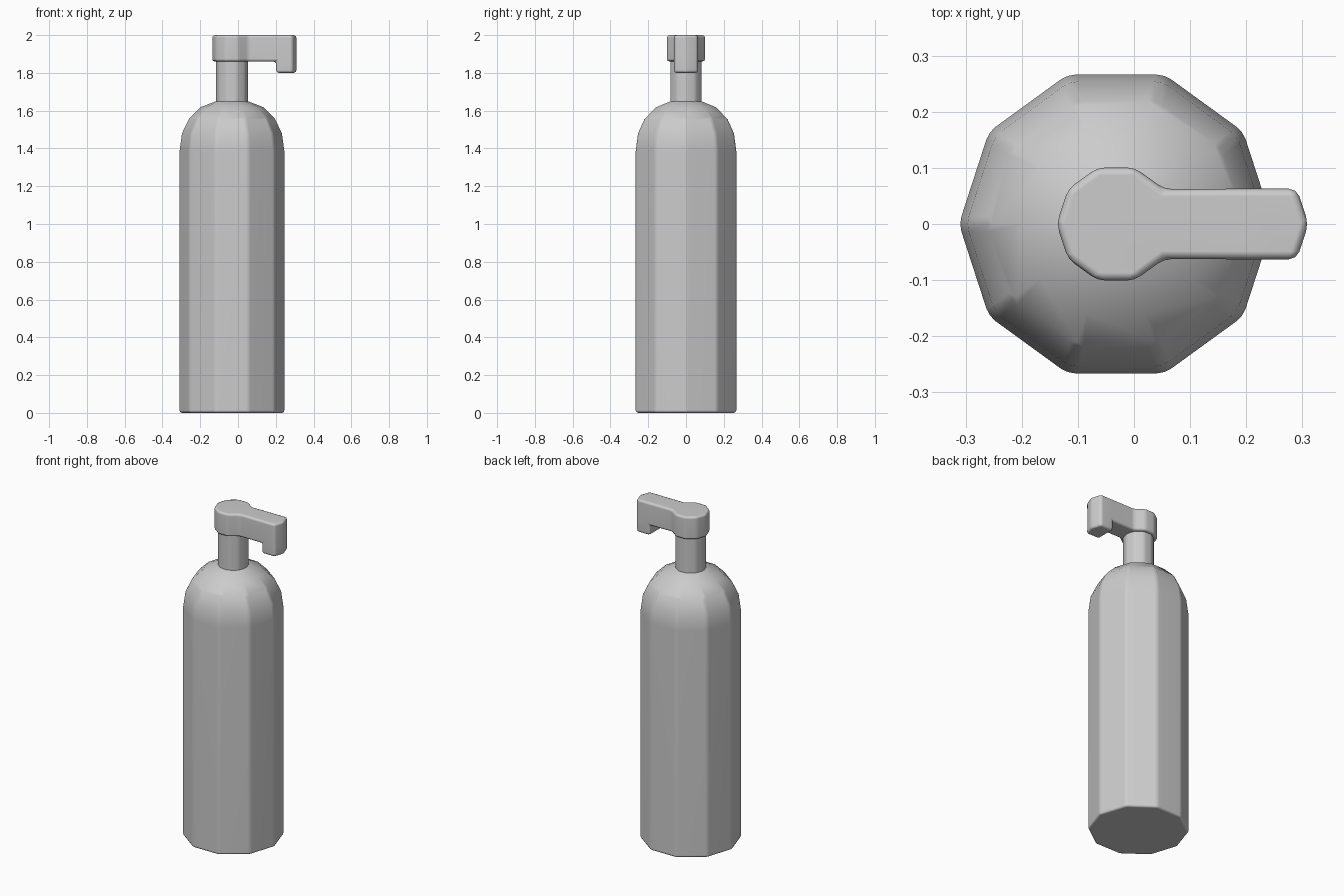
import bpy, bmesh, math

if "Cube" in bpy.data.objects:
    bpy.data.objects.remove(bpy.data.objects["Cube"])

CX = -0.032   # axis of the bottle
SIDES = 10


def ring(r, z, first=0, last=SIDES):
    return [(CX + r * math.cos(math.tau * i / SIDES),
             r * math.sin(math.tau * i / SIDES), z) for i in range(first, last)]


def finish(name, bm, width):
    bmesh.ops.recalc_face_normals(bm, faces=bm.faces)
    me = bpy.data.meshes.new(name)
    bm.to_mesh(me)
    bm.free()
    me.shade_smooth()
    ob = bpy.data.objects.new(name, me)
    bpy.context.collection.objects.link(ob)
    b = ob.modifiers.new("Bevel", 'BEVEL')
    b.width = width
    b.segments = 2
    b.limit_method = 'ANGLE'
    b.angle_limit = math.radians(27)
    ob.modifiers.new("Normals", 'WEIGHTED_NORMAL')
    return ob


def lathe(name, profile, width, cap_bottom=True):
    bm = bmesh.new()
    rings = [[bm.verts.new(p) for p in ring(r, z)] for r, z in profile]
    for a, b in zip(rings, rings[1:]):
        for i in range(SIDES):
            j = (i + 1) % SIDES
            bm.faces.new((a[i], a[j], b[j], b[i]))
    if cap_bottom:
        bm.faces.new(rings[0][::-1])
    return finish(name, bm, width)


# Ten-sided bottle with domed shoulder
lathe("bottle_body", [(0.28, 0), (0.28, 1.385), (0.267, 1.48), (0.231, 1.555),
                      (0.167, 1.618), (0.085, 1.65)], 0.014)

# Pump neck
lathe("pump_neck", [(0.087, 1.64), (0.087, 1.865)], 0.012, cap_bottom=False)

# Pump head: round cap running into the spout, then the tip pulled down
bm = bmesh.new()
Z0, HW = 1.86, 0.063
cap = [bm.verts.new(p) for p in ring(0.106, Z0, 1, SIDES)]
r_in, l_in = [bm.verts.new((0.202, s * HW, Z0)) for s in (-1, 1)]
end = [bm.verts.new(p) for p in ((0.29, -HW, Z0), (0.311, 0, Z0), (0.29, HW, Z0))]
faces = [bm.faces.new(cap + [r_in, l_in]), bm.faces.new([r_in] + end + [l_in])]


def extrude(src, dz):
    out = bmesh.ops.extrude_face_region(bm, geom=src, use_keep_orig=True)["geom"]
    bmesh.ops.translate(bm, vec=(0, 0, dz),
                        verts=[v for v in out if isinstance(v, bmesh.types.BMVert)])


extrude(faces, 0.14)
extrude([faces[1]], -0.06)
bmesh.ops.delete(bm, geom=[faces[1]], context='FACES_ONLY')
finish("pump_head", bm, 0.014)
